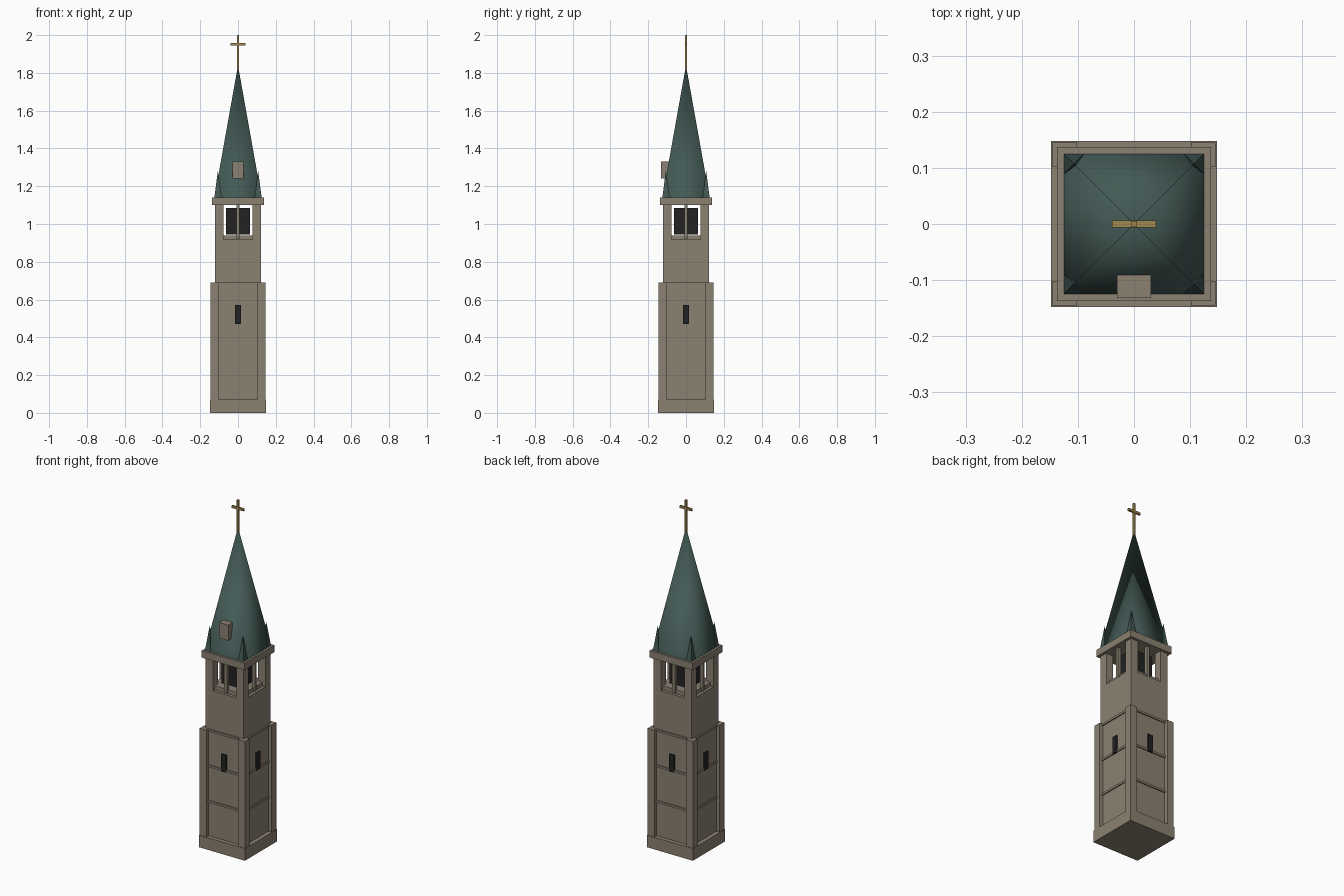
import bpy, math

if "Cube" in bpy.data.objects:
    bpy.data.objects.remove(bpy.data.objects["Cube"], do_unlink=True)


def material(name, rgb):
    m = bpy.data.materials.new(name)
    m.use_nodes = True
    m.diffuse_color = (*rgb, 1)
    m.node_tree.nodes["Principled BSDF"].inputs["Base Color"].default_value = (*rgb, 1)
    return m


STONE = material("warm_stone", (0.26, 0.22, 0.165))
COPPER = material("green_roof", (0.055, 0.10, 0.09))
DARK = material("dark_opening", (0.016, 0.016, 0.016))
GOLD = material("aged_gold", (0.36, 0.25, 0.08))


def box(name, mat, x, y, z):
    """Box from (min, max) ranges on each axis."""
    verts = [(a, b, c) for a in x for b in y for c in z]
    faces = [(0, 1, 3, 2), (4, 6, 7, 5), (0, 4, 5, 1),
             (2, 3, 7, 6), (0, 2, 6, 4), (1, 5, 7, 3)]
    me = bpy.data.meshes.new(name)
    me.from_pydata(verts, [], faces)
    me.materials.append(mat)
    ob = bpy.data.objects.new(name, me)
    bpy.context.collection.objects.link(ob)
    return ob


def block(name, mat, half, z0, z1):
    return box(name, mat, (-half, half), (-half, half), (z0, z1))


def pyramid(name, mat, cx, cy, half, z0, z1):
    bpy.ops.mesh.primitive_cone_add(vertices=4, radius1=half * math.sqrt(2), radius2=0,
                                    depth=z1 - z0, location=(cx, cy, (z0 + z1) / 2),
                                    rotation=(0, 0, math.pi / 4))
    ob = bpy.context.object
    ob.name = name
    ob.data.materials.append(mat)
    return ob


def four_sides(name, mat, half_width, near, far, z):
    """Repeat a part centred on each of the four faces."""
    for i, side in enumerate(("front", "left", "back", "right")):
        ob = box(f"{name}_{side}", mat, (-half_width, half_width), (-far, -near), z)
        ob.rotation_euler.z = i * math.pi / 2


def four_corners(name, mat, inner, outer, z):
    for sx, side in ((1, "left"), (-1, "right")):
        for sy, end in ((-1, "front"), (1, "back")):
            box(f"{name}_{end}_{side}", mat, sorted((sx * inner, sx * outer)),
                sorted((sy * inner, sy * outer)), z)


# Lower tower: plinth, body, corner buttresses and string courses
block("plinth", STONE, 0.148, 0, 0.07)
block("lower_body", STONE, 0.124, 0.07, 0.685)
four_corners("buttress", STONE, 0.102, 0.145, (0.07, 0.69))
for i, z in enumerate((0.277, 0.483, 0.69)):
    block(f"string_course_{i + 1}", STONE, 0.13, z - 0.012, z)
four_sides("slit_window", DARK, 0.015, 0.12, 0.133, (0.47, 0.57))

# Upper shaft and open belfry
block("upper_shaft", STONE, 0.122, 0.685, 0.917)
block("belfry_floor", STONE, 0.105, 0.917, 0.94)
four_corners("belfry_post", STONE, 0.076, 0.122, (0.917, 1.10))
four_sides("belfry_mullion", STONE, 0.009, 0.096, 0.114, (0.92, 1.10))
block("belfry_core", DARK, 0.063, 0.945, 1.085)
block("cornice", STONE, 0.1375, 1.10, 1.14)

# Spire with corner pinnacles
spire = pyramid("spire", COPPER, 0, 0, 0.125, 1.14, 1.84)
for p in spire.data.polygons:
    p.use_smooth = p.normal.z > -0.5
for sx, side in ((1, "left"), (-1, "right")):
    for sy, end in ((-1, "front"), (1, "back")):
        pyramid(f"pinnacle_{end}_{side}", COPPER, sx * 0.107, sy * 0.107, 0.018, 1.14, 1.28)

# Dormer on the front slope
box("dormer", STONE, (-0.03, 0.03), (-0.132, -0.07), (1.24, 1.33))

# Finial cross
block("cross_upright", GOLD, 0.005, 1.81, 2.0)
box("cross_arm", GOLD, (-0.039, 0.039), (-0.006, 0.006), (1.945, 1.958))
